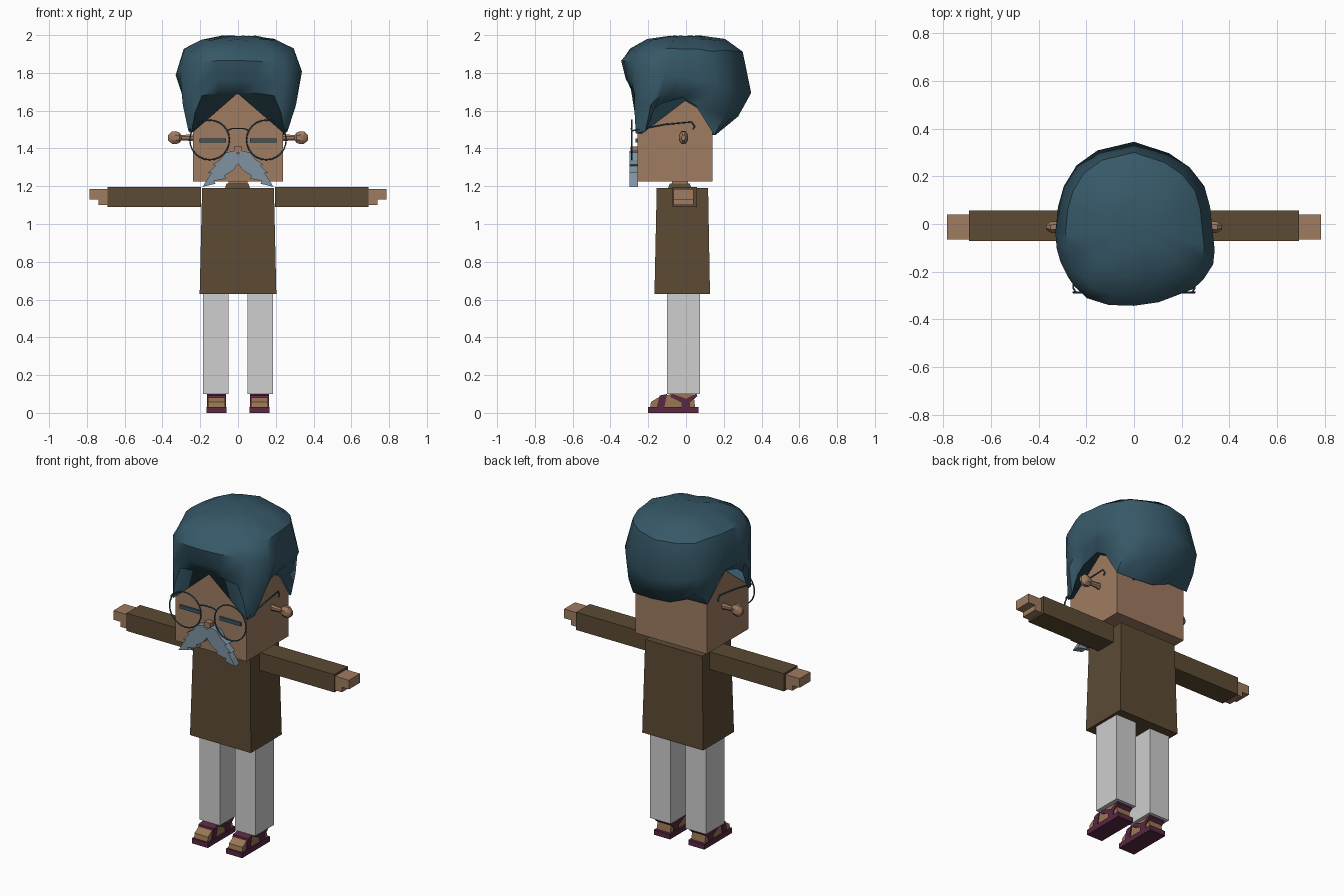
import bpy, bmesh, math, random
from mathutils import Vector

if "Cube" in bpy.data.objects:
    bpy.data.objects.remove(bpy.data.objects["Cube"])


def material(name, rgb):
    m = bpy.data.materials.new(name)
    m.use_nodes = True
    m.diffuse_color = (*rgb, 1)
    m.node_tree.nodes["Principled BSDF"].inputs["Base Color"].default_value = (*rgb, 1)
    return m


skin = material("tan skin", (.35, .20, .12))
foot_skin = material("foot tan", (.33, .18, .09))
brown = material("olive brown cloth", (.107, .069, .034))
white = material("pale trousers", (.62, .62, .62))
teal = material("dark teal hair", (.037, .098, .138))
grey = material("blue grey whiskers", (.21, .29, .36))
plum = material("plum sandal", (.1, .021, .055))


def make(name, bm, mat, smooth=None):
    bmesh.ops.recalc_face_normals(bm, faces=bm.faces)
    mesh = bpy.data.meshes.new(name)
    bm.to_mesh(mesh)
    bm.free()
    mesh.materials.append(mat)
    ob = bpy.data.objects.new(name, mesh)
    bpy.context.collection.objects.link(ob)
    if smooth:
        bpy.ops.object.select_all(action='DESELECT')
        bpy.context.view_layer.objects.active = ob
        ob.select_set(True)
        bpy.ops.object.shade_smooth_by_angle(angle=math.radians(smooth))
    return ob


def loft(name, rings, mat, smooth=None):
    """Skin a list of equal point rings and cap both ends."""
    bm = bmesh.new()
    vs = [[bm.verts.new(p) for p in ring] for ring in rings]
    for a, b in zip(vs, vs[1:]):
        for i in range(len(a)):
            j = (i + 1) % len(a)
            bm.faces.new((a[i], a[j], b[j], b[i]))
    bm.faces.new(vs[0][::-1])
    bm.faces.new(vs[-1])
    return make(name, bm, mat, smooth)


def rect(x0, x1, y0, y1, z):
    return [(x0, y0, z), (x1, y0, z), (x1, y1, z), (x0, y1, z)]


def box(name, x, y, z, mat):
    x = sorted(x)
    return loft(name, [rect(*x, *y, z[0]), rect(*x, *y, z[1])], mat)


def side_prism(name, pts, x0, x1, mat):
    """Extrude a (y, z) profile across x."""
    return loft(name, [[(x, y, z) for y, z in pts] for x in (x0, x1)], mat)


def wire(name, pts, mat, cyclic=False, r=.004):
    cu = bpy.data.curves.new(name, 'CURVE')
    cu.dimensions = '3D'
    cu.bevel_depth = r
    cu.bevel_resolution = 1
    sp = cu.splines.new('POLY')
    sp.points.add(len(pts) - 1)
    for p, co in zip(sp.points, pts):
        p.co = (*co, 1)
    sp.use_cyclic_u = cyclic
    cu.materials.append(mat)
    ob = bpy.data.objects.new(name, cu)
    bpy.context.collection.objects.link(ob)


# Body, neck and head
loft("tunic", [rect(-.203, .203, -.167, .127, .63), rect(-.19, .19, -.155, .117, 1.19)], brown)
loft("collar", [rect(-.07, .065, -.097, .03, 1.185), rect(-.06, .055, -.085, .02, 1.215)], brown)
box("neck", (-.05, .05), (-.075, .01), (1.19, 1.24), skin)
box("head", (-.237, .237), (-.258, .14), (1.225, 1.7), skin)
box("nose", (-.02, .02), (-.293, -.25), (1.377, 1.41), skin)

foot_profile = [(-.19, .03), (-.185, .058), (-.15, .08), (-.08, .1), (.04, .1), (.048, .03)]
toe_strap = [(-.155, .03), (-.115, .03), (-.1, .1), (-.14, .092)]
ankle_strap = [(-.085, .085), (-.075, .102), (0, .075), (.055, .102), (.06, .088),
               (.02, .055), (.02, .03), (-.025, .03), (-.025, .055)]
whiskers = [(0, 1.37), (.025, 1.387), (.065, 1.378), (.095, 1.34), (.135, 1.315), (.118, 1.308),
            (.16, 1.27), (.14, 1.27), (.165, 1.235), (.187, 1.197), (.12, 1.213), (.128, 1.228),
            (.065, 1.24), (.07, 1.257), (.025, 1.285), (0, 1.32)]

for s, side in ((1, "left"), (-1, "right")):
    # Arms and hands
    box(side + "_sleeve", (s * .195, s * .692), (-.072, .057), (1.09, 1.197), brown)
    box(side + "_hand", (s * .69, s * .785), (-.065, .04), (1.13, 1.185), skin)
    box(side + "_thumb", (s * .69, s * .738), (-.065, .04), (1.1, 1.13), skin)

    # Legs and sandals
    box(side + "_trouser_leg", (s * .05, s * .186), (-.1, .075), (.1, .64), white)
    box(side + "_sole", (s * .061, s * .168), (-.2, .065), (0, .03), plum)
    side_prism(side + "_foot", foot_profile, s * .07, s * .16, foot_skin)
    side_prism(side + "_toe_strap", toe_strap, s * .064, s * .165, plum)
    side_prism(side + "_ankle_strap", ankle_strap, s * .064, s * .165, plum)

    # Ears: a thin stem with a faceted bulb
    profile = [(.23, .02), (.3, .015), (.31, .03), (.33, .037), (.35, .035), (.37, .015)]
    loft(side + "_ear", [[(s * x, -.013 + r * .72 * math.cos(a), 1.457 + r * math.sin(a))
                          for a in (math.tau * (i + .5) / 8 for i in range(8))]
                         for x, r in profile], skin, 30)

    # Closed eye, lens rim and temple
    box(side + "_eye", (s * .063, s * .203), (-.267, -.257), (1.431, 1.452), teal)
    wire(side + "_lens_rim", [(s * .15 + .105 * math.cos(math.tau * i / 24), -.287,
                               1.445 + .105 * math.sin(math.tau * i / 24)) for i in range(24)],
         teal, True)
    wire(side + "_temple", [(s * .243, -.287, 1.493), (s * .255, -.27, 1.497), (s * .255, -.11, 1.527),
                            (s * .248, .03, 1.54), (s * .245, .046, 1.515), (s * .245, .035, 1.503)],
         teal)

    # Jagged moustache half
    loft(side + "_moustache", [[(s * x, y, z) for x, z in whiskers] for y in (-.298, -.255)], grey)

wire("glasses_bridge", [(-.06, -.287, 1.495), (-.03, -.29, 1.506), (.03, -.29, 1.506),
                        (.06, -.287, 1.495)], teal)

# Hair: irregular outline, hugging hem with sideburns, lofted to a flat crown
outline = [(-.01, -.343), (.17, -.3), (.24, -.28), (.33, -.18), (.338, -.13), (.32, 0), (.3, .15),
           (.1, .315), (0, .345), (-.265, .22), (-.31, .1), (-.33, -.03), (-.3, -.18), (-.2, -.31)]
half_hem = [(.1, -.275, 1.692), (.19, -.275, 1.68), (.228, -.272, 1.59), (.247, -.266, 1.48),
            (.262, -.215, 1.49), (.25, -.18, 1.6), (.25, -.13, 1.64), (.248, -.02, 1.67),
            (.248, .05, 1.63), (.248, .15, 1.47), (.12, .155, 1.47)]
hem = [Vector((0, -.275, 1.695))] + [Vector(p) for p in half_hem] + [Vector((0, .155, 1.48))]
hem += [Vector((-x, y, z + (.06 if y > .1 else 0))) for x, y, z in reversed(half_hem)]


def angle(x, y):
    return math.atan2(x, -y) % math.tau


polar = sorted((angle(x, y), math.hypot(x, y)) for x, y in outline)
polar = [(polar[-1][0] - math.tau, polar[-1][1])] + polar + [(polar[0][0] + math.tau, polar[0][1])]


def outline_point(a):
    for (a0, r0), (a1, r1) in zip(polar, polar[1:]):
        if a0 <= a <= a1:
            r = r0 + (r1 - r0) * (a - a0) / (a1 - a0)
            return Vector((r * math.sin(a), -r * math.cos(a), 0))


random.seed(4)
wide = []
for i, p in enumerate(hem):
    q = outline_point((angle(p.x, p.y) + math.tau * i / len(hem)) / 2)
    q.z = 1.78 - .25 * q.y
    wide.append(q)
lower = [Vector((*(p.lerp(q, .64).xy), p.z + (q.z - p.z) * .42)) for p, q in zip(hem, wide)]


def upper(scale, z, jitter):
    return [Vector((q.x * scale, q.y * scale, z + random.uniform(-jitter, jitter))) for q in wide]


loft("hair", [hem, lower, wide, upper(.87, 1.92, .012), upper(.6, 1.974, .007),
              upper(.25, 1.996, .003)], teal, 40)
